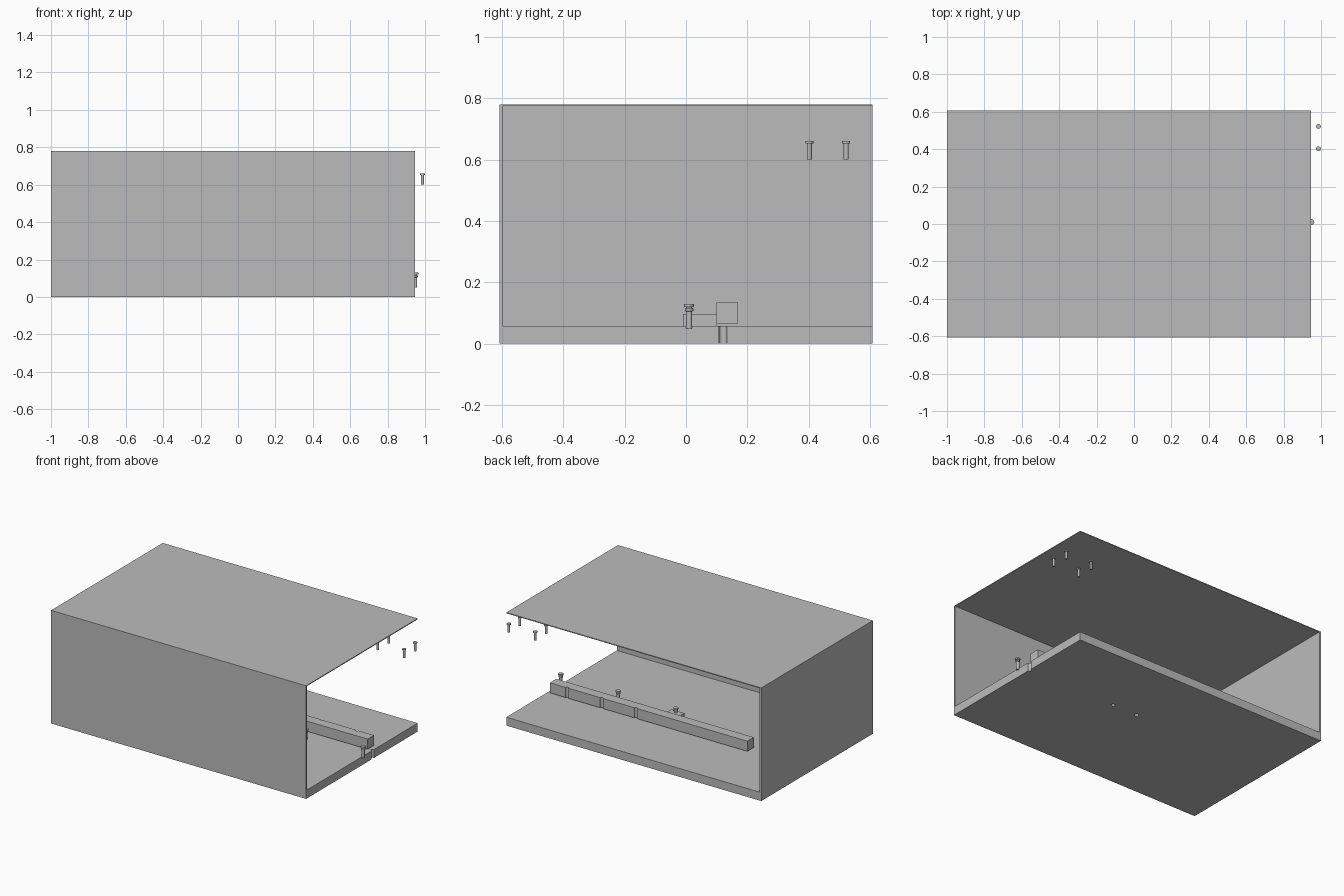
import bpy
import bmesh
import math

cube = bpy.data.objects.get("Cube")
if cube:
    bpy.data.objects.remove(cube, do_unlink=True)

GREY = (0.5, 0.5, 0.5, 1)
grey = bpy.data.materials.new("plain grey")
grey.use_nodes = True
grey.diffuse_color = GREY
grey.node_tree.nodes["Principled BSDF"].inputs["Base Color"].default_value = GREY


def finish(name, bm):
    mesh = bpy.data.meshes.new(name)
    bmesh.ops.recalc_face_normals(bm, faces=bm.faces)
    bm.to_mesh(mesh)
    bm.free()
    mesh.materials.append(grey)
    obj = bpy.data.objects.new(name, mesh)
    bpy.context.collection.objects.link(obj)
    return obj


def box(name, low, high):
    bm = bmesh.new()
    bmesh.ops.create_cube(bm, size=1)
    for v in bm.verts:
        v.co = [(a + b) / 2 + c * (b - a) for a, b, c in zip(low, high, v.co)]
    return finish(name, bm)


def lathe(name, profile, x, y, z, sides=20):
    """Turn a closed (radius, height) profile around a vertical axis."""
    bm = bmesh.new()
    rings = []
    for r, h in profile:
        rings.append([bm.verts.new((x + r * math.cos(math.tau * i / sides),
                                    y + r * math.sin(math.tau * i / sides), z + h))
                      for i in range(sides)])
    for a, b in zip(rings, rings[1:]):
        for i in range(sides):
            j = (i + 1) % sides
            bm.faces.new((a[i], a[j], b[j], b[i]))
    bm.faces.new(rings[0])
    bm.faces.new(rings[-1])
    obj = finish(name, bm)
    bpy.context.view_layer.objects.active = obj
    bpy.ops.object.select_all(action='DESELECT')
    obj.select_set(True)
    bpy.ops.object.shade_smooth_by_angle(angle=math.radians(35))
    return obj


def drill(target, spots, radius, low, high):
    """Cut vertical round holes; spots on an edge leave half-round notches."""
    for x, y in spots:
        cutter = lathe("hole_cutter", [(radius, low), (radius, high)], x, y, 0)
        cutter.hide_render = True
        mod = target.modifiers.new("hole", 'BOOLEAN')
        mod.operation = 'DIFFERENCE'
        mod.solver = 'EXACT'
        mod.object = cutter
        bpy.context.view_layer.objects.active = target
        bpy.ops.object.modifier_apply(modifier=mod.name)
        bpy.data.objects.remove(cutter, do_unlink=True)


# Open housing: thick floor, thin walls and roof, open at left and back
L, R, F, B, TOP, FLOOR = -1, 0.945, -0.608, 0.608, 0.78, 0.058
floor = box("floor", (L, F, 0), (R, B, FLOOR))
box("front_wall", (L, F, FLOOR), (R, F + 0.012, TOP - 0.006))
box("side_wall", (L, F + 0.012, FLOOR), (L + 0.012, B, TOP - 0.006))
box("roof", (L, F, TOP - 0.006), (R, B, TOP))
drill(floor, [(0.08, 0.12), (0.27, 0.12), (R, 0.12)], 0.013, -0.1, 0.1)

# Long rail with half-round notches along its back face
rail = box("rail", (-0.587, 0.1, 0.065), (0.919, 0.17, 0.135))
drill(rail, [(x, 0.17) for x in (0.264, 0.525, 0.788)], 0.011, 0.0, 0.2)

# Small bracket in front of the rail
box("bracket", (0.02, -0.01, FLOOR), (0.12, 0.1, 0.097))

# Collared floor bolts
bolt = [(0.01, 0), (0.01, 0.055), (0.014, 0.057), (0.014, 0.064),
        (0.01, 0.066), (0.01, 0.069), (0.016, 0.07), (0.016, 0.08)]
for x in (0.07, 0.51, 0.948):
    lathe("floor_bolt", bolt, x, 0.01, 0.05)

# Loose screws hanging below the roof
screw = [(0.008, 0), (0.008, 0.052), (0.013, 0.053), (0.013, 0.061)]
for x in (0.785, 0.986):
    for y in (0.402, 0.522):
        lathe("upper_screw", screw, x, y, 0.6)
